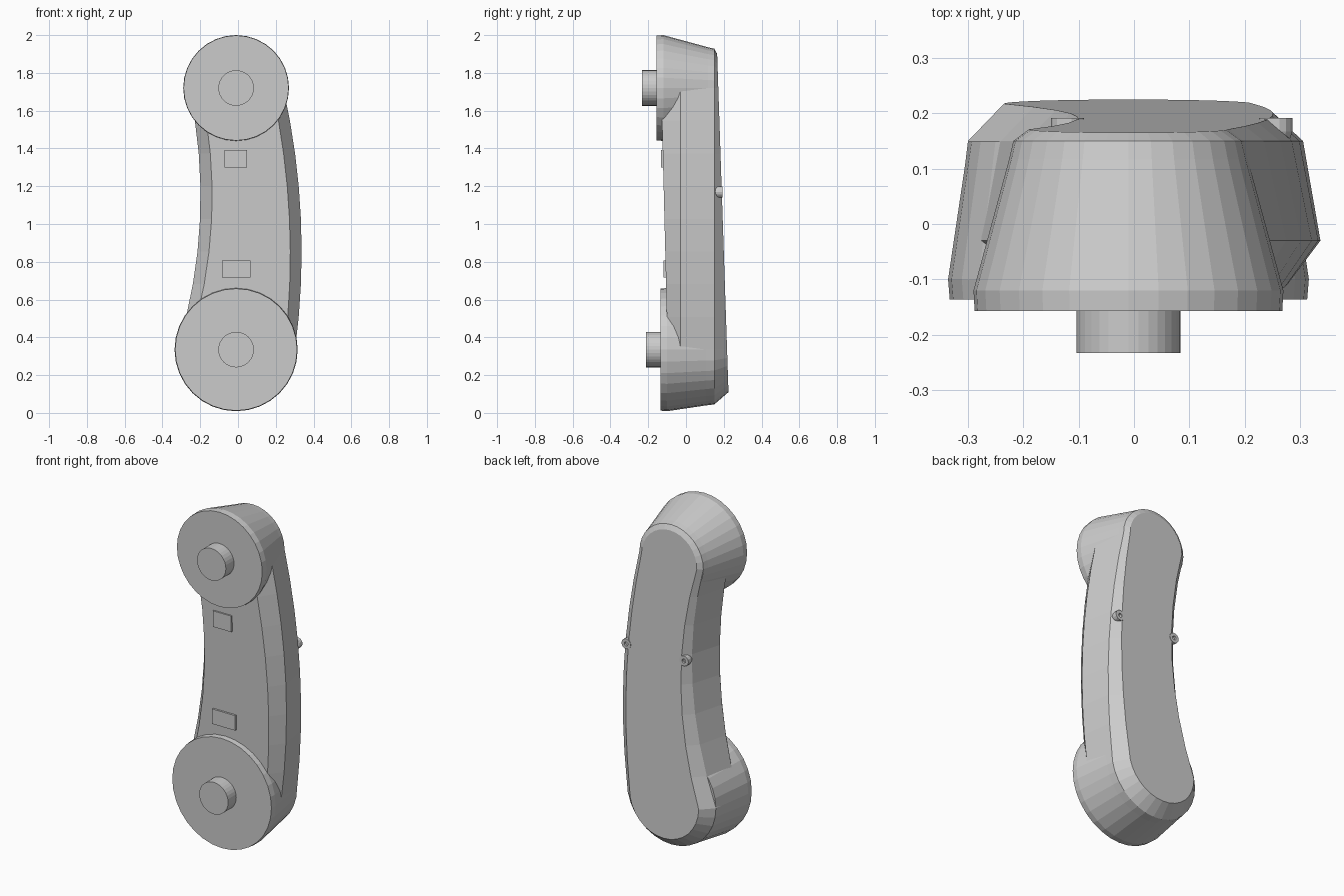
import bpy, bmesh
from math import sin, cos, pi

cube = bpy.data.objects.get("Cube")
if cube:
    bpy.data.objects.remove(cube)

grey = bpy.data.materials.new("plain grey")
grey.use_nodes = True
colour = (0.6, 0.6, 0.6, 1)
grey.diffuse_color = colour
grey.node_tree.nodes["Principled BSDF"].inputs["Base Color"].default_value = colour

CX, TOP, BOTTOM = -0.01, 1.72, 0.335   # shared axis and the two end centres
SIDE_STEPS, ARC_STEPS = 8, 16


def loft(name, rings):
    """Skin a stack of equal-length rings and close both ends."""
    bm = bmesh.new()
    loops = [[bm.verts.new(p) for p in ring] for ring in rings]
    n = len(loops[0])
    for a, b in zip(loops, loops[1:]):
        for i in range(n):
            j = (i + 1) % n
            bm.faces.new((a[i], a[j], b[j], b[i]))
    bm.faces.new(loops[0])
    bm.faces.new(loops[-1])
    bmesh.ops.recalc_face_normals(bm, faces=bm.faces)
    mesh = bpy.data.meshes.new(name)
    bm.to_mesh(mesh)
    bm.free()
    mesh.materials.append(grey)
    obj = bpy.data.objects.new(name, mesh)
    bpy.context.collection.objects.link(obj)
    return obj


def turned(name, x, z, profile, segments=32):
    """Round part along y from (radius, y) pairs."""
    return loft(name, [[(x + r * cos(2 * pi * i / segments), y,
                         z + r * sin(2 * pi * i / segments))
                        for i in range(segments)] for r, y in profile])


def banana(r_top, r_bottom, bulge_right, bulge_left, depth):
    """Outline with two round ends and bowed sides; depth(z) gives y."""
    pts = []
    for i in range(ARC_STEPS + 1):                      # upper end
        a = pi * i / ARC_STEPS
        pts.append((CX + r_top * cos(a), TOP + r_top * sin(a)))
    for i in range(1, SIDE_STEPS):                      # hollow side
        t = i / SIDE_STEPS
        r = r_top + (r_bottom - r_top) * t
        pts.append((CX - r + bulge_left * 4 * t * (1 - t), TOP + (BOTTOM - TOP) * t))
    for i in range(ARC_STEPS + 1):                      # lower end
        a = pi + pi * i / ARC_STEPS
        pts.append((CX + r_bottom * cos(a), BOTTOM + r_bottom * sin(a)))
    for i in range(SIDE_STEPS - 1, 0, -1):              # bowed side
        t = i / SIDE_STEPS
        r = r_top + (r_bottom - r_top) * t
        pts.append((CX + r + bulge_right * 4 * t * (1 - t), TOP + (BOTTOM - TOP) * t))
    return [(x, depth(z), z) for x, z in pts]


# Curved handle body: front face, widest edge, rear shoulder, sloping back
loft("handle", [
    banana(0.19, 0.255, 0.06, 0.093, lambda z: -0.127 + 0.0247 * (1.55 - z)),
    banana(0.25, 0.312, 0.062, 0.09, lambda z: -0.03),
    banana(0.208, 0.29, 0.06, 0.112, lambda z: 0.15),
    banana(0.18, 0.225, 0.057, 0.11, lambda z: 0.165 + 0.0335 * (1.9 - z)),
])

# Ear and mouth cups
turned("upper_cup", CX, TOP, [(0.278, -0.157), (0.28, -0.12), (0.207, 0.149)])
turned("lower_cup", CX, BOTTOM, [(0.323, -0.136), (0.326, -0.1), (0.289, 0.149)])

# Round knobs on the cups
for name, z, front in (("upper_knob", TOP, -0.233), ("lower_knob", BOTTOM, -0.212)):
    turned(name, CX, z, [(0.094, front), (0.094, front + 0.09)])

# Small raised plates on the front face
for name, x, z, w, h, y in (("upper_plate", -0.012, 1.345, 0.06, 0.047, -0.132),
                            ("lower_plate", -0.01, 0.762, 0.075, 0.044, -0.12)):
    loft(name, [[(x + sx * w, d, z + sz * h)
                 for sx, sz in ((-1, -1), (1, -1), (1, 1), (-1, 1))]
                for d in (y, y + 0.03)])

# Rear side studs with a recessed centre
for name, x in (("left_stud", 0.256), ("right_stud", -0.12)):
    turned(name, x, 1.17, [(0.012, 0.14), (0.024, 0.148), (0.03, 0.167),
                           (0.03, 0.192), (0.012, 0.192), (0.012, 0.18)], 14)
